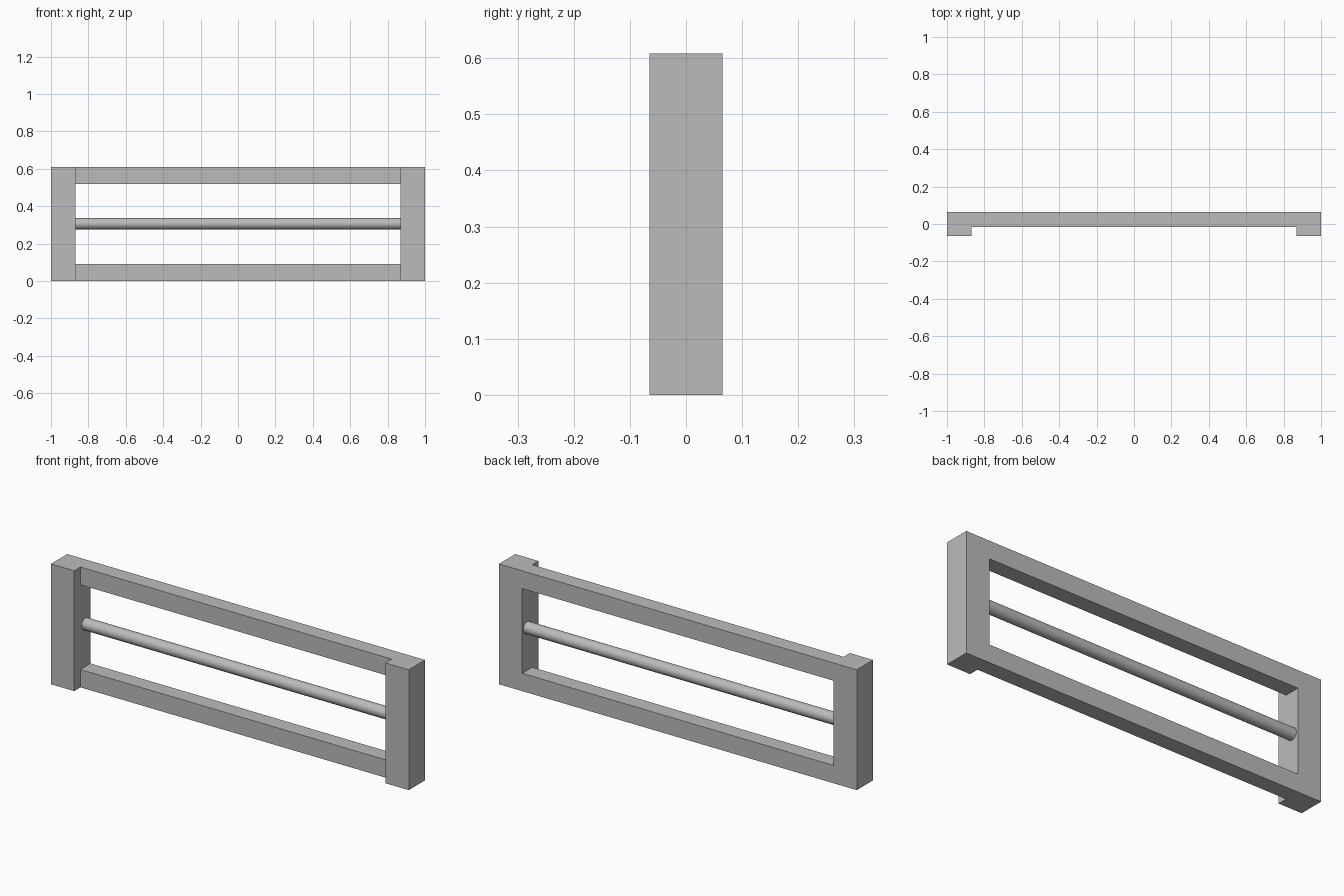
import bpy
import math

cube = bpy.data.objects.get("Cube")
if cube:
    bpy.data.objects.remove(cube, do_unlink=True)

HEIGHT = 0.608
POST_W = 0.13
DEPTH = 0.13
RAIL_H = 0.09
RAIL_D = 0.08
INNER = 1 - POST_W
RAIL_Y = (DEPTH - RAIL_D) / 2      # rails sit flush with the back

grey = bpy.data.materials.new("plain grey")
grey.use_nodes = True
colour = (0.5, 0.5, 0.5, 1)
grey.diffuse_color = colour
grey.node_tree.nodes["Principled BSDF"].inputs["Base Color"].default_value = colour


def box(name, centre, size):
    bpy.ops.mesh.primitive_cube_add(size=1, location=centre)
    obj = bpy.context.object
    obj.name = name
    obj.scale = size
    bpy.ops.object.transform_apply(location=False, rotation=False, scale=True)
    obj.data.materials.append(grey)


# End posts
for side, sign in (("left", 1), ("right", -1)):
    box(side + "_post", (sign * (1 - POST_W / 2), 0, HEIGHT / 2), (POST_W, DEPTH, HEIGHT))

# Horizontal rails
for name, z in (("bottom_rail", RAIL_H / 2), ("top_rail", HEIGHT - RAIL_H / 2)):
    box(name, (0, RAIL_Y, z), (2 * INNER, RAIL_D, RAIL_H))

# Round middle bar
bpy.ops.mesh.primitive_cylinder_add(vertices=48, radius=0.03, depth=2 * INNER,
                                    location=(0, RAIL_Y, HEIGHT / 2 + 0.002),
                                    rotation=(0, math.pi / 2, 0))
bar = bpy.context.object
bar.name = "middle_bar"
bar.data.materials.append(grey)
bpy.ops.object.shade_smooth_by_angle(angle=math.radians(40))
